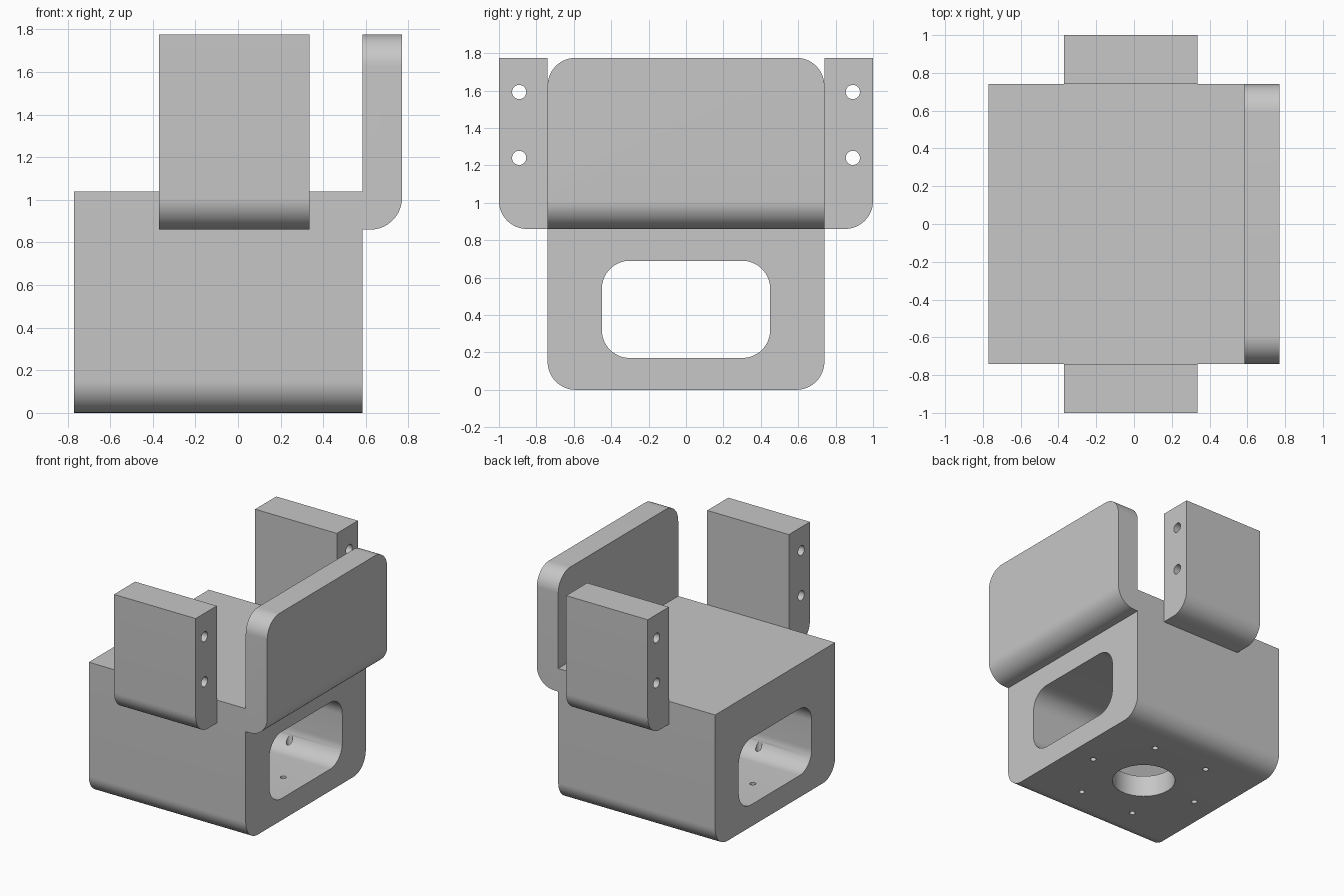
import bpy, bmesh, math
from mathutils import Vector

cube = bpy.data.objects.get("Cube")
if cube:
    bpy.data.objects.remove(cube, do_unlink=True)

R = 0.15           # common corner radius
X0, X1 = -0.77, 0.585   # box ends
X2 = 0.77          # outer face of the side plate
W = 0.74           # half width of the box
Z1, Z2, Z3 = 0.86, 1.04, 1.775   # flange bottom, box top, flange top

grey = bpy.data.materials.new("light grey")
grey.use_nodes = True
colour = (0.57, 0.57, 0.57, 1)
grey.diffuse_color = colour
grey.node_tree.nodes["Principled BSDF"].inputs["Base Color"].default_value = colour


def rounded_rect(u0, u1, v0, v1, radii):
    """Outline with radii for the corners (u0,v0), (u1,v0), (u1,v1), (u0,v1)."""
    corners = [(u0, v0, 1, 1), (u1, v0, -1, 1), (u1, v1, -1, -1), (u0, v1, 1, -1)]
    points = []
    for i, ((u, v, su, sv), r) in enumerate(zip(corners, radii)):
        if r == 0:
            points.append((u, v))
            continue
        for k in range(17):
            a = math.pi * (1 + i / 2 + k / 32)
            points.append((u + su * r + r * math.cos(a), v + sv * r + r * math.sin(a)))
    return points


def prism(name, outline, axis, start, end):
    """Extrude an outline along an axis; the outline uses the other two axes in order."""
    bm = bmesh.new()
    verts = []
    for p in outline:
        co = list(p)
        co.insert(axis, start)
        verts.append(bm.verts.new(co))
    face = bm.faces.new(verts)
    out = bmesh.ops.extrude_face_region(bm, geom=[face])
    shift = Vector((0, 0, 0))
    shift[axis] = end - start
    bmesh.ops.translate(bm, vec=shift,
                        verts=[g for g in out["geom"] if isinstance(g, bmesh.types.BMVert)])
    bmesh.ops.recalc_face_normals(bm, faces=bm.faces)
    mesh = bpy.data.meshes.new(name)
    bm.to_mesh(mesh)
    bm.free()
    mesh.materials.append(grey)
    obj = bpy.data.objects.new(name, mesh)
    bpy.context.collection.objects.link(obj)
    return obj


def circle(u, v, r, n=48):
    return [(u + r * math.cos(2 * math.pi * i / n), v + r * math.sin(2 * math.pi * i / n))
            for i in range(n)]


def activate(obj):
    bpy.ops.object.select_all(action="DESELECT")
    obj.select_set(True)
    bpy.context.view_layer.objects.active = obj


def combine(obj, cutter, operation="DIFFERENCE"):
    mod = obj.modifiers.new("cut", "BOOLEAN")
    mod.operation = operation
    mod.solver = "EXACT"
    mod.object = cutter
    activate(obj)
    bpy.ops.object.modifier_apply(modifier=mod.name)
    bpy.data.objects.remove(cutter, do_unlink=True)


def finish(obj):
    activate(obj)
    bpy.ops.object.shade_smooth_by_angle(angle=math.radians(30))


# Box with rounded lower edges and a window running through it
box = prism("box_body", rounded_rect(-W, W, 0, Z2, (R, R, 0, 0)), 0, X0, X1)
combine(box, prism("window_cutter", rounded_rect(-0.45, 0.45, 0.17, 0.69, (R,) * 4),
                   0, X0 - 0.1, X1 + 0.1))

# Floor: central bore and a ring of six screw holes
cx = (X0 + X1) / 2
combine(box, prism("bore_cutter", circle(cx, 0, 0.23, 64), 2, -0.1, 0.4))
for i in range(6):
    a = i * math.pi / 3
    hole = circle(cx + 0.484 * math.cos(a), 0.484 * math.sin(a), 0.022, 24)
    combine(box, prism("screw_cutter", hole, 2, -0.1, 0.4))
finish(box)

# Side plate: rounded upper corners and a rounded lower outer edge
plate = prism("side_plate", rounded_rect(-W, W, Z1, Z3, (0, 0, R, R)), 0, X1, X2)
combine(plate, prism("plate_edge_cutter",
                     rounded_rect(X1 - 0.1, X2, Z1, Z3 + 0.1, (0, R, 0, 0)), 1, -1, 1),
        "INTERSECT")
finish(plate)

# Front and back mounting ears, each drilled twice from side to side
for name, side in (("front_ear", -1), ("back_ear", 1)):
    y0, y1 = sorted((side * W, side))
    radii = (R, 0, 0, 0) if side < 0 else (0, R, 0, 0)
    ear = prism(name, rounded_rect(y0, y1, Z1, Z3, radii), 0, -0.37, 0.335)
    for z in (1.24, 1.592):
        combine(ear, prism("bolt_cutter", circle(side * 0.892, z, 0.038, 32), 0, -0.5, 0.5))
    finish(ear)
